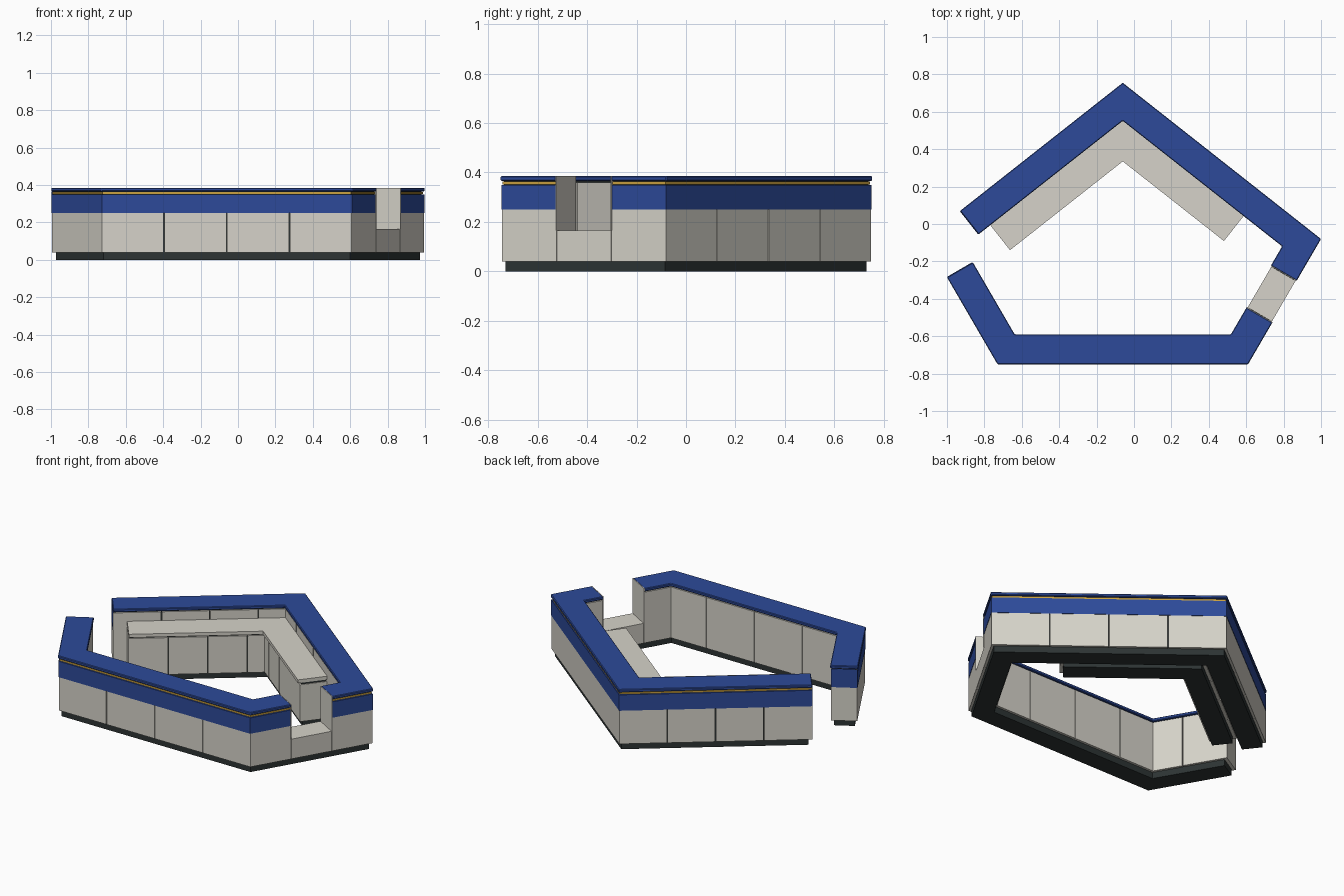
import bpy, bmesh
from mathutils import Vector

cube = bpy.data.objects.get("Cube")
if cube:
    bpy.data.objects.remove(cube, do_unlink=True)


def material(name, rgb):
    m = bpy.data.materials.new(name)
    m.use_nodes = True
    m.diffuse_color = (*rgb, 1)
    m.node_tree.nodes["Principled BSDF"].inputs["Base Color"].default_value = (*rgb, 1)
    return m


stone = material("warm grey panel", (0.67, 0.65, 0.585))
blue = material("deep blue", (0.026, 0.068, 0.32))
gold = material("gold trim", (0.60, 0.36, 0.05))
dark = material("dark plinth", (0.026, 0.034, 0.034))


def direction(path, i):
    return (path[i + 1] - path[i]).normalized()


def inward(d):
    return Vector((d.y, -d.x))


def rail(path, off):
    """Path moved inward by off, with mitred corners."""
    pts = []
    for i, p in enumerate(path):
        a = inward(direction(path, max(i - 1, 0)))
        b = inward(direction(path, min(i, len(path) - 2)))
        pts.append(p + (a + b) * off / (1 + a.dot(b)))
    return pts


def add_strip(bm, outer, inner, z0, z1):
    """Solid strip between two matching rails."""
    rings = []
    for a, b in zip(outer, inner):
        rings.append([bm.verts.new((p.x, p.y, z))
                      for p, z in ((a, z0), (b, z0), (b, z1), (a, z1))])
    for r, s in zip(rings, rings[1:]):
        for k in range(4):
            n = (k + 1) % 4
            bm.faces.new((r[k], r[n], s[n], s[k]))
    bm.faces.new(rings[0])
    bm.faces.new(rings[-1])


def finish(bm, name, mat):
    bmesh.ops.recalc_face_normals(bm, faces=bm.faces)
    me = bpy.data.meshes.new(name)
    bm.to_mesh(me)
    bm.free()
    me.materials.append(mat)
    ob = bpy.data.objects.new(name, me)
    bpy.context.collection.objects.link(ob)
    return ob


def sweep(name, path, o, i, z0, z1, mat, trim=0.0):
    """Continuous strip along a path, optionally shortened at both ends."""
    path = list(path)
    start, end = direction(path, 0), direction(path, len(path) - 2)
    path[0], path[-1] = path[0] + start * trim, path[-1] - end * trim
    bm = bmesh.new()
    add_strip(bm, rail(path, o), rail(path, i), z0, z1)
    return finish(bm, name, mat)


def panels(name, path, counts, o, i, z0, z1, gap=0.004):
    """Rows of panels with narrow joints between them."""
    bm = bmesh.new()
    rails = [rail(path, o), rail(path, i)]
    for s, n in enumerate(counts):
        d = direction(path, s)
        step = (path[s + 1] - path[s]).length / n
        for k in range(n):
            sides = []
            for r, off in zip(rails, (o, i)):
                base = path[s] + inward(d) * off
                a = r[s] if k == 0 else base + d * (k * step + gap / 2)
                b = r[s + 1] if k == n - 1 else base + d * ((k + 1) * step - gap / 2)
                sides.append([a, b])
            add_strip(bm, *sides, z0, z1)
    return finish(bm, name, stone)


def plate(name, p, d, o, i, z0, z1, mat):
    """Thin cover over the cut end of a wall; d points along the path."""
    return sweep(name, [p - d * 0.002, p + d * 0.002], o, i, z0, z1, mat)


# Plan: five-sided ring with a doorway on one side and a low hatch on another
door_a, apex, corner = Vector((-0.93, 0.07)), Vector((-0.06, 0.755)), Vector((1.0, -0.08))
front_l, front_r, door_b = Vector((0.61, -0.75)), Vector((-0.73, -0.75)), Vector((-1.0, -0.285))
hatch_a = corner.lerp(front_l, 1 / 3)
hatch_b = corner.lerp(front_l, 2 / 3)
full = [door_a, apex, corner, front_l, front_r, door_b]
runs = {
    "back": ([door_a, apex, corner, hatch_a], [4, 4, 1]),
    "front": ([hatch_b, front_l, front_r, door_b], [1, 4, 2]),
}

# Recessed plinth under the whole ring
sweep("wall_plinth", full, 0.02, 0.14, 0, 0.042, dark, trim=0.02)

# Walls: lower panels, inner lining, blue band, gold trim and cap
for side, (path, counts) in runs.items():
    panels(side + "_wall_panels", path, counts, 0.005, 0.155, 0.04, 0.25)
    panels(side + "_wall_lining", path, counts, 0.14, 0.155, 0.25, 0.36)
    sweep(side + "_wall_core", path, 0.014, 0.146, 0.041, 0.368, dark, trim=0.003)
    sweep(side + "_blue_band", path, 0.003, 0.139, 0.25, 0.35, blue)
    sweep(side + "_gold_trim", path, 0.008, 0.1, 0.352, 0.363, gold)
    cap = sweep(side + "_cap", path, 0, 0.16, 0.366, 0.385, blue)
    bevel = cap.modifiers.new("softened_edge", "BEVEL")
    bevel.width = 0.004
    bevel.segments = 1

# Low hatch panel and the cut ends
hatch_dir = (hatch_b - hatch_a).normalized()
panels("hatch_panel", [hatch_a + hatch_dir * 0.003, hatch_b - hatch_dir * 0.003],
       [1], 0.005, 0.155, 0.04, 0.165)
for label, p in (("back", hatch_a), ("front", hatch_b)):
    plate(label + "_hatch_end", p, hatch_dir, 0, 0.16, 0.165, 0.385, stone)
plate("back_door_end", door_a, direction(full, 0), 0.003, 0.155, 0.25, 0.365, blue)
plate("front_door_end", door_b, direction(full, 4), 0.003, 0.155, 0.25, 0.365, blue)

# Inner counter along the two back walls
counter = [Vector((-0.77, -0.004)), Vector((-0.06, 0.555)), Vector((0.588, 0.045))]
sweep("counter_plinth", counter, 0.02, 0.14, 0, 0.042, dark, trim=0.02)
panels("counter_panels", counter, [4, 4], 0, 0.16, 0.04, 0.272)
sweep("counter_core", counter, 0.005, 0.15, 0.041, 0.286, dark, trim=0.005)
sweep("counter_top", counter, -0.004, 0.173, 0.284, 0.305, stone)
